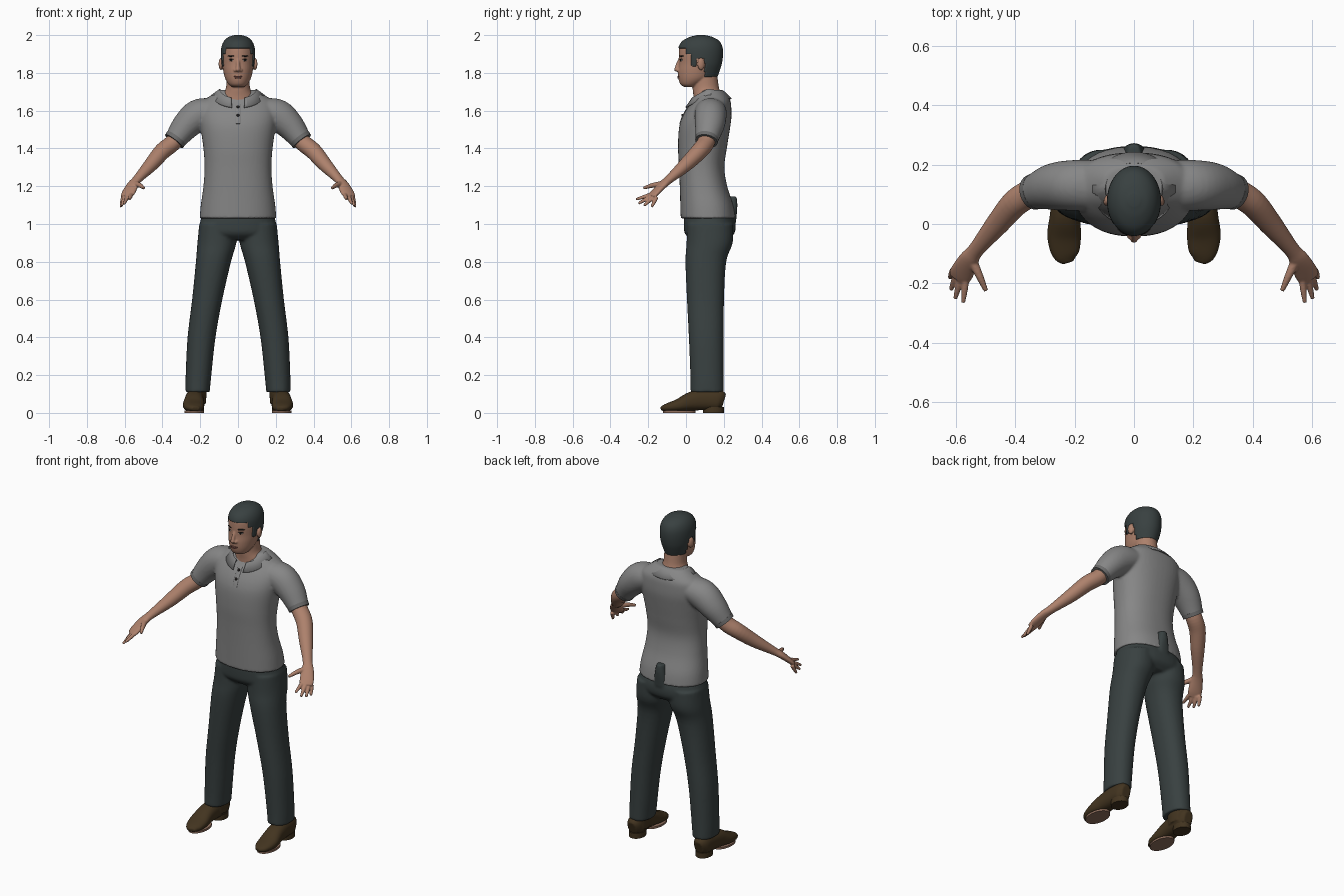
import bpy, bmesh, math
from mathutils import Vector, Matrix

if "Cube" in bpy.data.objects:
    bpy.data.objects.remove(bpy.data.objects["Cube"])


def material(name, rgb):
    m = bpy.data.materials.new(name)
    m.use_nodes = True
    m.diffuse_color = (*rgb, 1)
    bsdf = next(n for n in m.node_tree.nodes if n.type == 'BSDF_PRINCIPLED')
    bsdf.inputs["Base Color"].default_value = (*rgb, 1)
    bsdf.inputs["Roughness"].default_value = 0.8
    return m


SKIN = material("skin", (0.42, 0.22, 0.15))
SHIRT = material("shirt grey", (0.24, 0.24, 0.24))
TRIM = material("trim grey", (0.15, 0.15, 0.15))
CLOTH = material("dark slate", (0.04, 0.052, 0.052))
LEATHER = material("brown leather", (0.055, 0.034, 0.014))
SOLE = material("sole tan", (0.28, 0.16, 0.11))
LIP = material("lip", (0.25, 0.1, 0.08))
DARK = material("near black", (0.015, 0.013, 0.012))
WHITE = material("eye white", (0.5, 0.48, 0.45))


def spline(rings, k):
    """Smoothly interpolate rings of (x, y, z, half width, half depth)."""
    p = [Vector(r) for r in rings]
    p = [p[0] * 2 - p[1]] + p + [p[-1] * 2 - p[-2]]
    out = []
    for a, b, c, d in zip(p, p[1:], p[2:], p[3:]):
        for j in range(k):
            t = j / k
            out.append((b * 2 + (c - a) * t + (a * 2 - b * 5 + c * 4 - d) * t * t
                        + (b * 3 - a - c * 3 + d) * t ** 3) * 0.5)
    return out + [p[-2]]


def tube(bm, rings, n=32, level=False, sq=1.0, k=5):
    """Loft closed elliptical rings; level rings stay horizontal."""
    rs = spline(rings, k)
    pos = [Vector(r[:3]) for r in rs]
    loops = []
    for i, r in enumerate(rs):
        u, v = Vector((1, 0, 0)), Vector((0, 1, 0))
        if not level:
            t = (pos[min(i + 1, len(pos) - 1)] - pos[max(i - 1, 0)]).normalized()
            u = t.cross(Vector((0, 0, 1))).normalized()
            v = u.cross(t)
        loop = []
        for j in range(n):
            c, s = (f(math.tau * j / n) for f in (math.cos, math.sin))
            c, s = (math.copysign(abs(w) ** sq, w) for w in (c, s))
            loop.append(bm.verts.new(pos[i] + u * c * r[3] + v * s * r[4]))
        loops.append(loop)
    for a, b in zip(loops, loops[1:]):
        for j in range(n):
            bm.faces.new((a[j], a[(j + 1) % n], b[(j + 1) % n], b[j]))
    bm.faces.new(loops[0][::-1])
    bm.faces.new(loops[-1])


def ball(bm, loc, radii, yaw=0):
    m = Matrix.Translation(loc) @ Matrix.Rotation(yaw, 4, 'Z') @ Matrix.Diagonal((*radii, 1))
    bmesh.ops.create_uvsphere(bm, u_segments=20, v_segments=12, radius=1, matrix=m)


def disc(bm, loc, radii):
    m = Matrix.Translation(loc) @ Matrix.Diagonal((*radii, 1))
    bmesh.ops.create_cone(bm, cap_ends=True, segments=32, radius1=1, radius2=1, depth=2, matrix=m)


def finish(name, bm, mat, voxel=0, thick=0):
    bmesh.ops.recalc_face_normals(bm, faces=bm.faces)
    me = bpy.data.meshes.new(name)
    bm.to_mesh(me)
    bm.free()
    me.materials.append(mat)
    for p in me.polygons:
        p.use_smooth = True
    me.set_sharp_from_angle(angle=0.9)
    ob = bpy.data.objects.new(name, me)
    bpy.context.collection.objects.link(ob)
    if voxel:  # fuse overlapping forms into one skin
        r = ob.modifiers.new("fuse", 'REMESH')
        r.mode, r.voxel_size, r.use_smooth_shade = 'VOXEL', voxel, True
        s = ob.modifiers.new("soften", 'SMOOTH')
        s.factor, s.iterations = 0.5, 4
    if thick:
        ob.modifiers.new("thickness", 'SOLIDIFY').thickness = thick
    return ob


def profile(rows):
    """Rows of (z, front y, back y, half width) to rings."""
    return [(0, (f + b) / 2, z, w, (b - f) / 2) for z, f, b, w in rows]


def side(s, rings):
    return [(s * r[0], *r[1:]) for r in rings]


# Shirt: torso and both sleeves
bm = bmesh.new()
tube(bm, profile([
    (1.03, -.028, .262, .203), (1.1, -.03, .25, .197), (1.2, -.033, .218, .183),
    (1.3, -.037, .203, .177), (1.4, -.042, .216, .183), (1.5, -.038, .232, .197),
    (1.56, -.022, .24, .205), (1.61, .005, .24, .203), (1.65, .035, .236, .185),
    (1.68, .055, .222, .145), (1.71, .085, .195, .1)]), 48, True, 0.88)
for s in (-1, 1):
    tube(bm, side(s, [(.13, .13, 1.6, .085, .07), (.21, .13, 1.575, .085, .085),
                      (.275, .125, 1.52, .078, .075), (.337, .108, 1.44, .058, .056)]))
finish("shirt", bm, SHIRT, 0.008)

# Collar: folded sheet, open at the front
bm = bmesh.new()
rows = []
for rx, ry, cy, z, front, back, gap in [(.09, .08, .115, 1.69, .04, .01, .4),
                                        (.097, .09, .116, 1.716, .05, .015, .36),
                                        (.14, .125, .118, 1.686, .07, .022, .24)]:
    row = []
    for i in range(41):
        a = -math.pi / 2 + gap + (math.tau - 2 * gap) * i / 40
        drop = math.sin(a)
        row.append(bm.verts.new((rx * math.cos(a), cy + ry * drop,
                                 z - (back * drop if drop > 0 else -front * drop))))
    rows.append(row)
for a, b in zip(rows, rows[1:]):
    for i in range(40):
        bm.faces.new((a[i], a[i + 1], b[i + 1], b[i]))
finish("collar", bm, SHIRT, thick=0.006)

# Placket and buttons
bm = bmesh.new()
tube(bm, [(0, .024, 1.635, .014, .004), (0, .005, 1.61, .014, .004),
          (0, -.021, 1.56, .014, .004), (0, -.031, 1.53, .014, .004)], 16)
finish("placket", bm, SHIRT)
bm = bmesh.new()
for y, z in ((.008, 1.62), (-.018, 1.575)):
    ball(bm, (0, y, z), (.008, .007, .008))
finish("buttons", bm, DARK)

# Trousers: hips, legs and the tail showing through the shirt's back vent
bm = bmesh.new()
tube(bm, profile([(1.06, -.01, .245, .185), (1.0, -.012, .262, .203),
                  (.95, -.006, .256, .205), (.915, .03, .22, .16)]), 48, True, 0.9)
tube(bm, [(0, .21, 1.01, .05, .055), (0, .222, 1.09, .036, .05), (0, .215, 1.145, .024, .055)],
     24, True, 0.7)
for s in (-1, 1):
    tube(bm, side(s, [(.105, .128, 1.0, .1, .122), (.112, .125, .9, .103, .122),
                      (.13, .105, .8, .093, .108), (.163, .103, .6, .08, .098),
                      (.193, .107, .4, .074, .092), (.209, .111, .2, .068, .088),
                      (.214, .112, .11, .064, .088)]), 32, True, 0.92)
finish("trousers", bm, CLOTH, 0.008)

# Head with neck, nose and ears
bm = bmesh.new()
tube(bm, profile([
    (1.725, -.01, .05, .03), (1.74, -.03, .08, .05), (1.77, -.04, .13, .068),
    (1.81, -.042, .16, .078), (1.85, -.038, .18, .083), (1.9, -.038, .187, .086),
    (1.94, -.033, .18, .08), (1.97, -.01, .16, .065), (1.985, .03, .12, .04)]), 40, True)
tube(bm, [(0, .12, 1.64, .105, .08), (0, .115, 1.68, .085, .076),
          (0, .105, 1.72, .064, .07), (0, .1, 1.79, .06, .065)], 32, True)
tube(bm, [(0, -.028, 1.88, .009, .008), (0, -.043, 1.845, .01, .01),
          (0, -.05, 1.82, .013, .012)], 16)
ball(bm, (0, -.047, 1.818), (.014, .017, .012))
for s in (-1, 1):
    ball(bm, (s * .014, -.04, 1.814), (.01, .012, .009))
    ball(bm, (s * .09, .08, 1.847), (.012, .02, .032), s * 0.3)
finish("head", bm, SKIN, 0.004)

# Hair cap, trimmed along the hairline
bm = bmesh.new()
tube(bm, profile([
    (1.775, -.04, .165, .07), (1.81, -.042, .178, .08), (1.85, -.04, .19, .088),
    (1.9, -.042, .196, .091), (1.94, -.038, .192, .087), (1.97, -.018, .175, .073),
    (1.99, .02, .14, .05), (2.0, .06, .1, .02)]), 72, True, k=8)


def hairline(y):
    for limit, z in ((0, 1.933), (.03, 1.9), (.058, 1.835), (.1, 1.875)):
        if y < limit:
            return z
    return 1.78


trim = [f for f in bm.faces
        if f.calc_center_median().z < hairline(f.calc_center_median().y)]
bmesh.ops.delete(bm, geom=trim, context='FACES')
finish("hair", bm, CLOTH, thick=0.012)

# Facial features
white, dark, lips = bmesh.new(), bmesh.new(), bmesh.new()
for s in (-1, 1):
    ball(white, (s * .036, -.025, 1.867), (.013, .005, .005), s * .5)
    ball(dark, (s * .036, -.027, 1.867), (.0065, .0055, .0055), s * .5)
    ball(dark, (s * .036, -.025, 1.873), (.016, .006, .002), s * .5)
    ball(dark, (s * .038, -.025, 1.889), (.021, .006, .004), s * .55)
ball(lips, (0, -.039, 1.781), (.023, .007, .004))
ball(lips, (0, -.039, 1.774), (.019, .007, .005))
finish("eye_whites", white, WHITE)
finish("eyes_and_brows", dark, DARK)
finish("lips", lips, LIP)

# Arms, cuffs and shoes, mirrored
for label, s in (("left", 1), ("right", -1)):
    bm = bmesh.new()
    tube(bm, side(s, [(.3, .12, 1.49, .045, .045), (.345, .105, 1.43, .047, .045),
                      (.4, .07, 1.385, .046, .044), (.46, 0, 1.315, .039, .037),
                      (.53, -.085, 1.24, .027, .023), (.555, -.12, 1.21, .034, .02),
                      (.58, -.165, 1.165, .04, .016), (.592, -.185, 1.145, .034, .012)]))
    for base, tip in (((.565, -.18, 1.158), (.575, -.265, 1.13)),
                      ((.583, -.18, 1.15), (.602, -.252, 1.108)),
                      ((.598, -.172, 1.143), (.616, -.222, 1.097)),
                      ((.608, -.155, 1.143), (.62, -.182, 1.09))):
        b, t = Vector(base), Vector(tip)
        tube(bm, side(s, [(*b, .012, .011), (*b.lerp(t, .5), .011, .01), (*t, .007, .007)]), 12)
    tube(bm, side(s, [(.55, -.11, 1.215, .018, .016), (.52, -.175, 1.205, .013, .013),
                      (.498, -.225, 1.19, .008, .008)]), 12)
    finish(label + "_arm", bm, SKIN, 0.004)

    bm = bmesh.new()
    tube(bm, side(s, [(.326, .1115, 1.455, .062, .06), (.339, .1075, 1.438, .06, .058)]))
    finish(label + "_cuff", bm, TRIM)

    bm = bmesh.new()
    tube(bm, side(s, [(.225, .2, .06, .028, .04), (.225, .17, .068, .046, .056),
                      (.228, .1, .07, .049, .056), (.232, .03, .062, .051, .05),
                      (.235, -.04, .04, .057, .034), (.23, -.1, .028, .046, .022),
                      (.222, -.13, .022, .02, .011)]), sq=0.85)
    tube(bm, side(s, [(.217, .125, .05, .048, .07), (.215, .12, .14, .05, .07)]), 24, True)
    finish(label + "_shoe", bm, LEATHER, 0.005)
    bm = bmesh.new()
    disc(bm, (s * .225, .145, .016), (.044, .055, .016))
    finish(label + "_heel", bm, LEATHER)
    bm = bmesh.new()
    disc(bm, (s * .232, -.035, .006), (.052, .086, .006))
    finish(label + "_sole", bm, SOLE)
